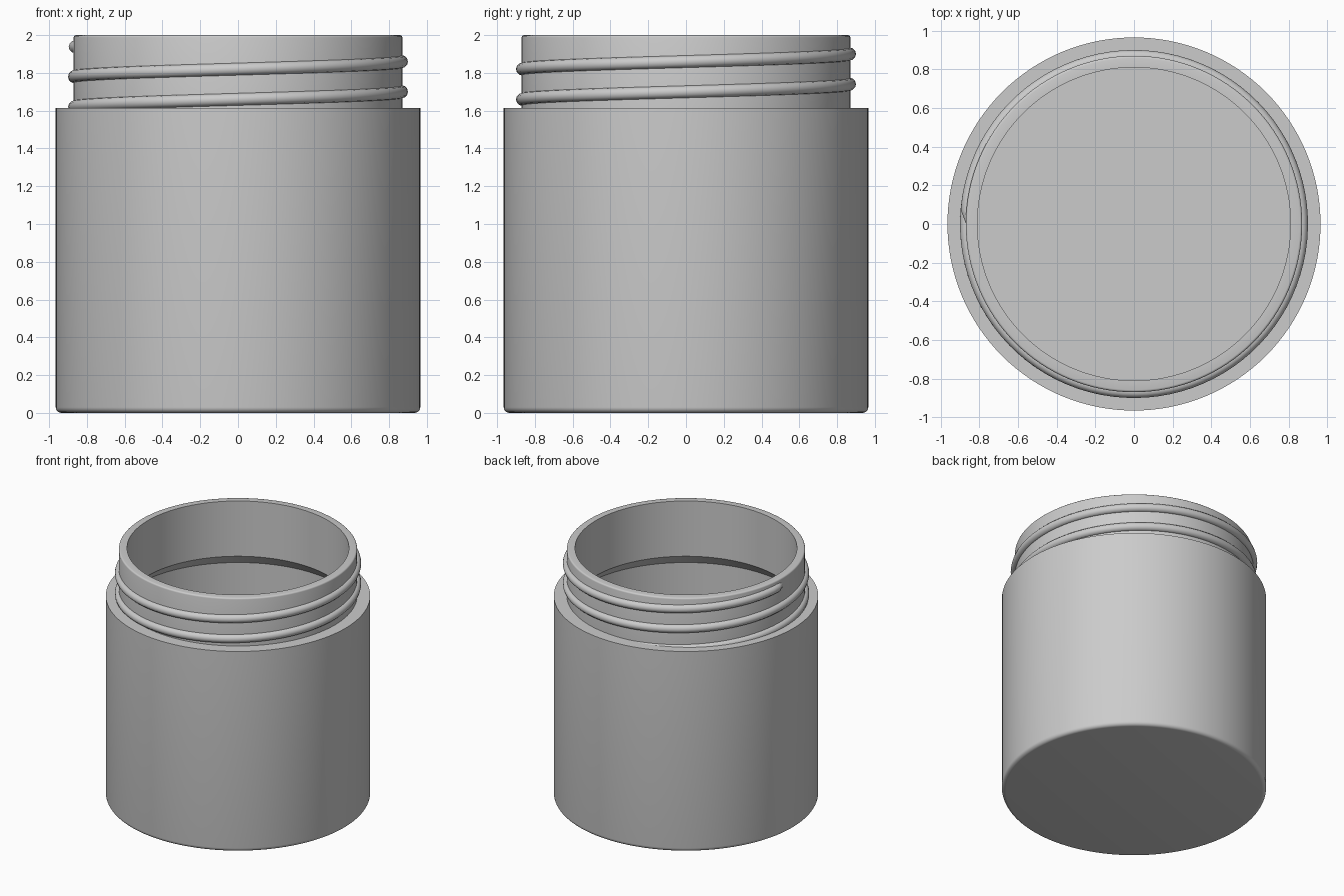
import bpy, bmesh
from math import radians, cos, sin, pi, tau

cube = bpy.data.objects.get("Cube")
if cube:
    bpy.data.objects.remove(cube, do_unlink=True)

# Single plastic colour
plastic = bpy.data.materials.new("light_grey_plastic")
plastic.use_nodes = True
GREY = (0.6, 0.6, 0.6, 1)
plastic.diffuse_color = GREY
plastic.node_tree.nodes["Principled BSDF"].inputs["Base Color"].default_value = GREY

BODY_R, INNER_R = 0.965, 0.905
NECK_R, MOUTH_R = 0.87, 0.81
SHOULDER, TOP, WALL = 1.615, 2.0, 0.06


def select_only(obj):
    bpy.ops.object.select_all(action="DESELECT")
    obj.select_set(True)
    bpy.context.view_layer.objects.active = obj


def corner(cx, cz, r, start, end, steps=5):
    """Points of a rounded profile corner, angles in degrees."""
    angles = [radians(start + (end - start) * i / steps) for i in range(steps + 1)]
    return [(cx + r * cos(a), cz + r * sin(a)) for a in angles]


def lathe(name, profile, steps=128):
    """Spin a radius/height profile round the z axis into a closed solid."""
    bm = bmesh.new()
    verts = [bm.verts.new((r, 0, z)) for r, z in profile]
    edges = [bm.edges.new(pair) for pair in zip(verts, verts[1:])]
    bmesh.ops.spin(bm, geom=verts + edges, cent=(0, 0, 0), axis=(0, 0, 1),
                   angle=tau, steps=steps)
    bmesh.ops.remove_doubles(bm, verts=bm.verts, dist=0.0001)
    bmesh.ops.recalc_face_normals(bm, faces=bm.faces)
    mesh = bpy.data.meshes.new(name)
    bm.to_mesh(mesh)
    bm.free()
    obj = bpy.data.objects.new(name, mesh)
    bpy.context.collection.objects.link(obj)
    return obj


# Hollow jar: rounded base, square shoulder, neck, sloped inner ledge, floor
step = INNER_R - MOUTH_R
ledge = SHOULDER - WALL
profile = [(0, 0)]
profile += corner(BODY_R - 0.03, 0.03, 0.03, -90, 0)
profile += [(BODY_R, SHOULDER), (NECK_R, SHOULDER)]
profile += corner(NECK_R - 0.012, TOP - 0.012, 0.012, 0, 90, 3)
profile += [(MOUTH_R, TOP), (MOUTH_R, ledge), (INNER_R, ledge - step),
            (INNER_R, WALL), (0, WALL)]
jar = lathe("jar_body", profile)

# Screw thread: round bead climbing the neck, its foot buried in the shoulder
PITCH, BEAD = 0.16, 0.033
START, END, COUNT = -1.5 * pi, 3 * pi - 0.09, 210
path = []
for i in range(COUNT + 1):
    a = START + (END - START) * i / COUNT
    path.append((a, NECK_R - 0.003))
path.append((3 * pi - 0.02, NECK_R - 0.03))  # end dives into the neck

curve = bpy.data.curves.new("neck_thread", "CURVE")
curve.dimensions = "3D"
curve.twist_mode = "Z_UP"
curve.bevel_depth = BEAD
curve.bevel_resolution = 4
curve.use_fill_caps = True
spline = curve.splines.new("POLY")
spline.points.add(len(path) - 1)
for point, (a, r) in zip(spline.points, path):
    point.co = (r * cos(a), r * sin(a), 1.70 + PITCH * a / tau, 1)
thread = bpy.data.objects.new("neck_thread", curve)
bpy.context.collection.objects.link(thread)
select_only(thread)
bpy.ops.object.convert(target="MESH")
thread = bpy.context.view_layer.objects.active

# Shared material and shading
for obj in (jar, thread):
    obj.data.materials.clear()
    obj.data.materials.append(plastic)
    select_only(obj)
    bpy.ops.object.shade_smooth_by_angle(angle=radians(35))
